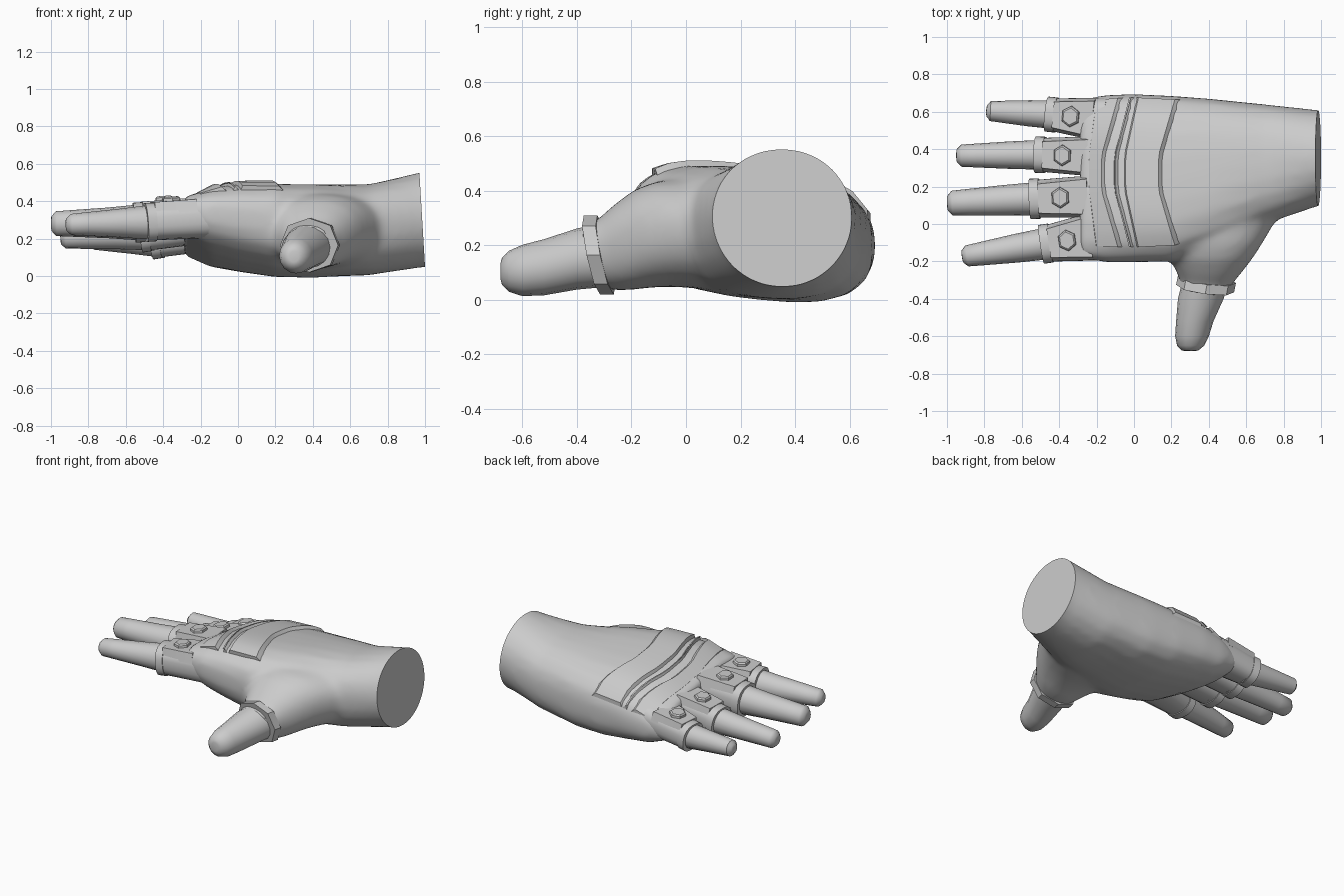
import bpy, bmesh
from math import cos, sin, pi, radians
from mathutils import Vector as V

cube = bpy.data.objects.get("Cube")
if cube:
    bpy.data.objects.remove(cube, do_unlink=True)

grey = bpy.data.materials.new("glove grey")
grey.use_nodes = True
grey.diffuse_color = (0.6, 0.6, 0.6, 1)
grey.node_tree.nodes["Principled BSDF"].inputs["Base Color"].default_value = (0.6, 0.6, 0.6, 1)


def ring(center, side, up, n=2.0, segs=24):
    """Rounded-square ring of points spanned by two half-axis vectors."""
    pts = []
    for i in range(segs):
        a = 2 * pi * i / segs
        c, s = cos(a), sin(a)
        d = (abs(c) ** n + abs(s) ** n) ** (-1 / n)
        pts.append(V(center) + V(side) * c * d + V(up) * s * d)
    return pts


def smooth(ob, angle):
    bpy.ops.object.select_all(action='DESELECT')
    ob.select_set(True)
    bpy.context.view_layer.objects.active = ob
    bpy.ops.object.shade_smooth_by_angle(angle=radians(angle))


def add_loft(bm, rings):
    """Skin a list of rings and close both ends."""
    rows = [[bm.verts.new(p) for p in r] for r in rings]
    k = len(rows[0])
    for a, b in zip(rows, rows[1:]):
        for i in range(k):
            j = (i + 1) % k
            bm.faces.new((a[i], a[j], b[j], b[i]))
    bm.faces.new(rows[0])
    bm.faces.new(rows[-1])


def loft(name, *shells, angle=35):
    """Make an object from one or more lofted shells."""
    bm = bmesh.new()
    for rings in shells:
        add_loft(bm, rings)
    bmesh.ops.recalc_face_normals(bm, faces=bm.faces)
    mesh = bpy.data.meshes.new(name)
    bm.to_mesh(mesh)
    bm.free()
    mesh.materials.append(grey)
    ob = bpy.data.objects.new(name, mesh)
    bpy.context.collection.objects.link(ob)
    smooth(ob, angle)
    return ob


# Hand body: x, y low, y high, z top, z bottom, droop, squareness
BODY = [(-.29, -.18, .665, .385, .15, .20, 2.8),
        (-.15, -.205, .69, .445, .075, .16, 2.8),
        (0, -.205, .695, .475, .04, .13, 2.8),
        (.2, -.20, .685, .48, .008, .11, 3),
        (.4, -.12, .67, .482, 0, .10, 3),
        (.7, 0, .64, .49, .005, .05, 2.5),
        (.985, .095, .61, .558, .046, 0, 2),
        (1.08, .12, .605, .585, .05, 0, 2)]

# Thumb mound: y, x low, x high, z bottom, z top
MOUND = [(.16, .08, .86, .06, .44), (.03, .10, .765, .04, .447),
         (-.08, .15, .7, .048, .435), (-.16, .18, .65, .045, .405),
         (-.24, .22, .59, .035, .345), (-.3, .245, .54, .035, .29),
         (-.36, .25, .5, .045, .265)]


def body_at(x):
    for a, b in zip(BODY, BODY[1:]):
        if x <= b[0]:
            f = max(0, (x - a[0]) / (b[0] - a[0]))
            return [p + (q - p) * f for p, q in zip(a, b)]


def body_ring(s):
    x, y0, y1, zt, zb, k, n = s
    hw = (y1 - y0) / 2
    return ring((x, (y0 + y1) / 2, (zt + zb) / 2), (0, hw, -k * hw),
                (0, 0, (zt - zb) / 2), n)


hand = loft("hand_body", [body_ring(s) for s in BODY],
            [ring(((a + b) / 2, y, (c + d) / 2), ((b - a) / 2, 0, 0),
                  (0, -.03, (d - c) / 2), 2.3) for y, a, b, c, d in MOUND])

# Fuse palm and mound into one skin
fuse = hand.modifiers.new("fuse", 'REMESH')
fuse.mode = 'VOXEL'
fuse.voxel_size = .02
relax = hand.modifiers.new("relax", 'SMOOTH')
relax.factor, relax.iterations = .5, 12
for m in ("fuse", "relax"):
    bpy.ops.object.modifier_apply(modifier=m)

# Cut the wrist off cleanly and cap it
bm = bmesh.new()
bm.from_mesh(hand.data)
cut = bmesh.ops.bisect_plane(bm, geom=bm.verts[:] + bm.edges[:] + bm.faces[:],
                             plane_co=(.985, 0, .3), plane_no=(.25, 0, .015), clear_outer=True)
rim = [g for g in cut["geom_cut"] if isinstance(g, bmesh.types.BMEdge)]
bmesh.ops.contextual_create(bm, geom=rim)
bm.to_mesh(hand.data)
bm.free()
smooth(hand, 40)


def back_point(x, t, lift):
    """Point on the back of the hand, t runs across from -1 to 1."""
    x0, y0, y1, zt, zb, k, n = body_at(x)
    hw = (y1 - y0) / 2
    z = (zt + zb) / 2 + (zt - zb) / 2 * (1 - abs(t) ** n) ** (1 / n)
    return V((x, (y0 + y1) / 2 + hw * t, z - k * hw * t + lift))


# Raised chevron panels across the back of the hand
def back_panel(name, x0, x1, bend0, bend1, front_lift=.018):
    rows = []
    for i in range(15):
        t = -.82 + 1.78 * i / 14
        bow = max(0, abs(t - .07) - .2) / .7
        a, b = x0 + bend0 * bow, x1 + bend1 * bow
        rows.append([back_point(a - .01, t, -.04), back_point(a + .01, t, front_lift),
                     back_point(b - .02, t, .018), back_point(b + .04, t, -.04)])
    loft(name, rows, angle=25)


back_panel("knuckle_panel", -.25, -.155, .04, .09, 0)
back_panel("narrow_band", -.11, -.085, .085, .08)
back_panel("back_panel", -.055, .15, .07, .09)

# Fingers: sleeve back, cuff, tip, half width at back, at cuff, tip radius
FINGERS = {
    "index": ((-.17, -.06, .31), (-.47, -.105, .288), (-.92, -.175, .275), .135, .097, .055),
    "middle": ((-.17, .15, .315), (-.53, .135, .287), (-1, .11, .28), .115, .1, .065),
    "ring": ((-.17, .36, .275), (-.5, .37, .225), (-.95, .365, .205), .11, .09, .058),
    "little": ((-.15, .555, .23), (-.44, .585, .185), (-.79, .605, .195), .12, .087, .052)}

for name, (back, cuff, tip, wb, w, r) in FINGERS.items():
    back, cuff, tip = V(back), V(cuff), V(tip)
    d = (tip - cuff).normalized()
    side = V((0, 0, 1)).cross(d).normalized()
    up = d.cross(side)

    # Tapered finger with a rounded tip
    rows = [ring(cuff - d * .05, side * w * .9, up * w, 2, 16)]
    for f, m in ((.35, .68), (.75, .26), (.94, .05)):
        q = r + (w * .9 - r) * m
        rows.append(ring(cuff.lerp(tip, f), side * q, up * q, 2, 16))
    rows += [ring(tip - d * g, side * r * m, up * r * m, 2, 16)
             for g, m in ((.015, .82), (.003, .6), (0, .3))]
    loft(name + "_finger", rows, angle=50)

    # Sleeve flaring into the hand, with a cuff at its front
    e = (cuff - back).normalized()
    es = V((0, 0, 1)).cross(e).normalized()
    eu = e.cross(es)
    loft(name + "_sleeve", [ring(back, es * wb, eu * w * 1.1, 2.8),
                            ring(cuff, es * w, eu * w, 2.6)])
    loft(name + "_cuff", [ring(cuff + e * g, es * w * 1.08, eu * w * 1.07, 2.6)
                          for g in (-.025, .025)])

    # Flared plate on top with a hexagonal stud
    rows = []
    for f in (.2, .55, .93):
        p = back.lerp(cuff, f) + eu * w * .95
        s = es * (wb + (w * .9 - wb) * f)
        rows.append([p - s - eu * .05, p + s - eu * .05,
                     p + s * .85 + eu * .014, p - s * .85 + eu * .014])
    loft(name + "_plate", rows, angle=20)
    p = back.lerp(cuff, .6) + eu * (w * .95 + .012)
    loft(name + "_stud", [ring(p + eu * h, es * q, e * q * .9, 2, 6)
                          for h, q in ((0, .058), (.016, .056), (.024, .046))], angle=20)

# Thumb cuff, eight sided and slightly tilted
loft("thumb_cuff", [ring((x, y, .165), (.155, -.02, 0), (0, -.03, .145), 2.2, 8)
                    for x, y in ((.39, -.295), (.38, -.345))])

# Thumb: y, x centre, half width, z centre, half height
THUMB = [(-.3, .385, .125, .165, .118), (-.4, .357, .122, .15, .112),
         (-.52, .325, .1, .12, .103), (-.6, .31, .09, .108, .094),
         (-.65, .303, .073, .105, .075), (-.675, .3, .045, .105, .05),
         (-.68, .3, .025, .105, .03)]
loft("thumb", [ring((x, y, z), (w, 0, 0), (0, 0, h), 2, 16) for y, x, w, z, h in THUMB],
     angle=50)
